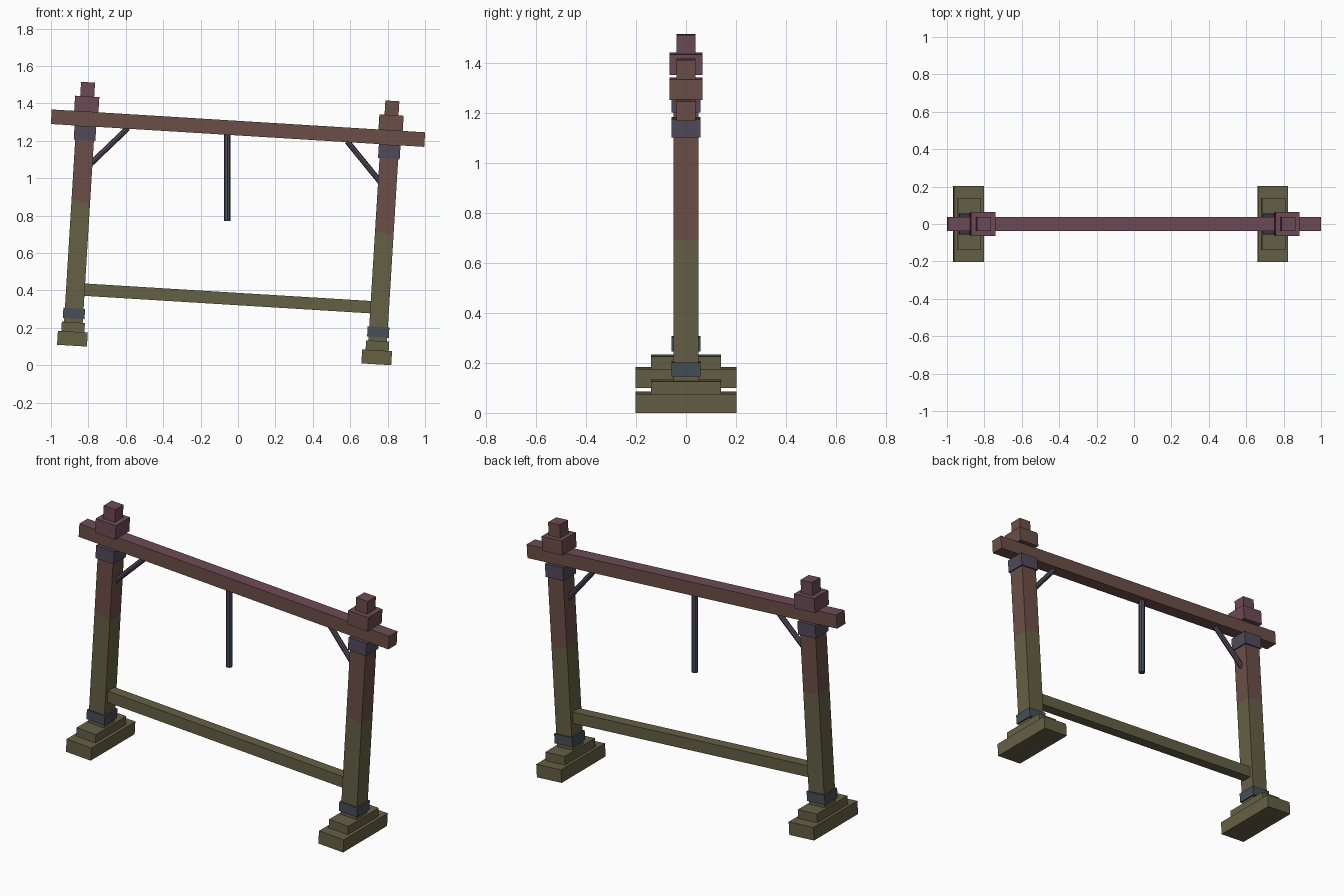
import bpy, bmesh, math
from mathutils import Matrix, Vector

if "Cube" in bpy.data.objects:
    bpy.data.objects.remove(bpy.data.objects["Cube"])

# whole frame leans 3.5 degrees about y
LEAN = Matrix.Translation((-0.0742, 0, 0.0547)) @ Matrix.Rotation(math.radians(3.5), 4, 'Y')


def material(name, rgb):
    m = bpy.data.materials.new(name)
    lin = [((c / 255 + 0.055) / 1.055) ** 2.4 for c in rgb]
    m.diffuse_color = (*lin, 1)
    m.use_nodes = True
    m.node_tree.nodes["Principled BSDF"].inputs["Base Color"].default_value = m.diffuse_color
    return m


OLIVE = material("olive wood", (101, 96, 69))
BROWN = material("red brown wood", (108, 79, 71))
PLUM = material("plum wood", (109, 75, 86))
SLATE = material("slate blue metal", (70, 79, 89))
MAUVE = material("dark mauve metal", (81, 74, 90))


def finish(name, bm, mats, rule=None, matrix=LEAN):
    bmesh.ops.recalc_face_normals(bm, faces=bm.faces[:])
    if rule:
        for f in bm.faces:
            f.material_index = rule(f)
    bm.transform(matrix)
    me = bpy.data.meshes.new(name)
    bm.to_mesh(me)
    bm.free()
    for m in mats:
        me.materials.append(m)
    ob = bpy.data.objects.new(name, me)
    bpy.context.collection.objects.link(ob)
    return ob


def box_mesh(x, hx, hy, z0, z1):
    bm = bmesh.new()
    bmesh.ops.create_cube(bm, size=1, matrix=Matrix.Translation((x, 0, (z0 + z1) / 2))
                          @ Matrix.Diagonal((2 * hx, 2 * hy, z1 - z0, 1)))
    return bm


def box(name, x, hx, hy, z0, z1, mats, rule=None):
    return finish(name, box_mesh(x, hx, hy, z0, z1), mats, rule)


def rod_mesh(a, b, r, sides=8):
    a, b = Vector(a), Vector(b)
    d = b - a
    bm = bmesh.new()
    bmesh.ops.create_cone(bm, cap_ends=True, segments=sides, radius1=r, radius2=r, depth=d.length,
                          matrix=Matrix.Translation((a + b) / 2)
                          @ d.to_track_quat('Z', 'Y').to_matrix().to_4x4())
    return bm


def cut(bm, co, no):
    bmesh.ops.bisect_plane(bm, geom=bm.verts[:] + bm.edges[:] + bm.faces[:],
                           plane_co=co, plane_no=no)


def top_faces(f):
    return 1 if f.normal.z > 0.5 else 0


# the two uprights with stepped feet, collars, caps and braces
for side, s, split, cap in (("left", -1, 0.77, PLUM), ("right", 1, 0.70, BROWN)):
    x = 0.815 * s
    box(side + "_foot", x, 0.08, 0.2025, 0, 0.075, [OLIVE])
    box(side + "_foot_step", x, 0.062, 0.14, 0.075, 0.125, [OLIVE])
    box(side + "_lower_collar", x, 0.058, 0.058, 0.145, 0.2, [SLATE])
    box(side + "_upper_collar", x, 0.058, 0.058, 1.101, 1.176, [MAUVE])
    box(side + "_cap", x, 0.065, 0.065, 1.252, 1.335, [cap, PLUM], top_faces)
    box(side + "_finial", x, 0.0375, 0.0375, 1.335, 1.411, [cap, PLUM], top_faces)

    # post, olive below and brown above
    bm = box_mesh(x, 0.05, 0.05, 0.125, 1.17)
    cut(bm, (x, 0, split), (0.2, 0, 1))
    finish(side + "_post", bm, [OLIVE, BROWN],
           lambda f: int(f.calc_center_median().z > split))

    # diagonal brace
    finish(side + "_brace",
           rod_mesh((0.79 * s, 0, 0.96), (0.587 * s, 0, 1.18), 0.015), [MAUVE])

# cross beam and lower rail
box("top_beam", 0, 1.0, 0.038, 1.176, 1.254, [BROWN, PLUM], top_faces)
box("lower_rail", 0, 0.77, 0.03, 0.27, 0.336, [OLIVE])

# rod hanging straight down from the beam
bm = rod_mesh((-0.057, 0, 0.772), (-0.057, 0, 1.245), 0.018)
cut(bm, (0, 0, 1.045), (0, 0, 1))
finish("hanging_rod", bm, [SLATE, MAUVE],
       lambda f: int(f.calc_center_median().z > 1.045), Matrix())
